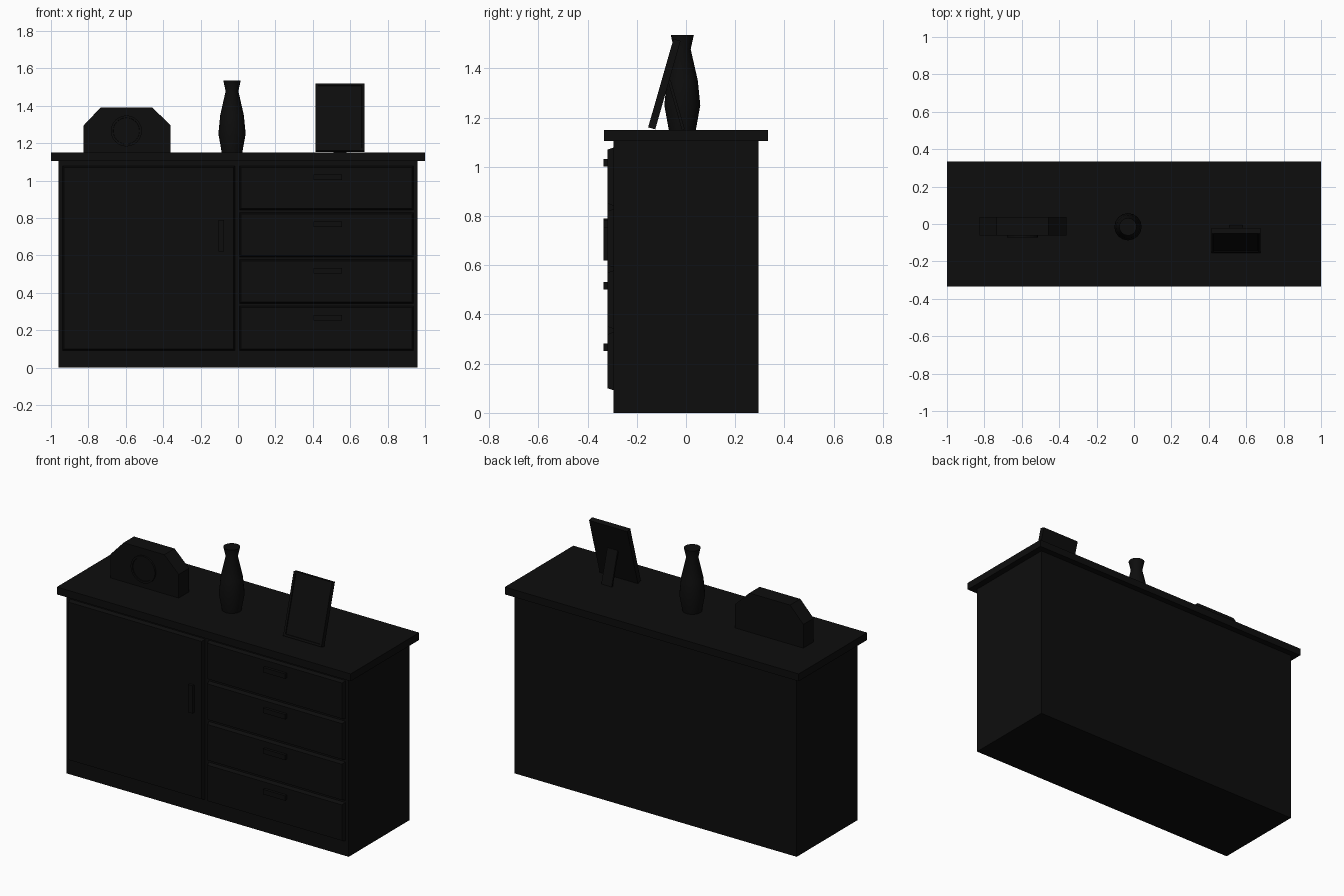
import bpy, bmesh, math
from mathutils import Matrix, Vector

cube = bpy.data.objects.get("Cube")
if cube:
    bpy.data.objects.remove(cube, do_unlink=True)

black = bpy.data.materials.new("black_wood")
black.use_nodes = True
black.diffuse_color = (0.004, 0.004, 0.004, 1)
shader = black.node_tree.nodes["Principled BSDF"]
shader.inputs["Base Color"].default_value = black.diffuse_color


def finish(name, bm):
    bmesh.ops.recalc_face_normals(bm, faces=bm.faces)
    mesh = bpy.data.meshes.new(name)
    bm.to_mesh(mesh)
    bm.free()
    mesh.materials.append(black)
    obj = bpy.data.objects.new(name, mesh)
    bpy.context.collection.objects.link(obj)
    return obj


def box(name, x, y, z, taper=0.0):
    """Box from ranges; taper pulls in the front rim."""
    bm = bmesh.new()
    bmesh.ops.create_cube(bm, size=1)
    for v in bm.verts:
        front = v.co.y < 0
        t = taper if front else 0
        v.co = Vector((x[1] - t if v.co.x > 0 else x[0] + t,
                       y[0] if front else y[1],
                       z[1] - t if v.co.z > 0 else z[0] + t))
    return finish(name, bm)


def prism(name, outline, y0, y1):
    """Extrude an x-z outline along y."""
    bm = bmesh.new()
    face = bm.faces.new([bm.verts.new((x, y0, z)) for x, z in outline])
    out = bmesh.ops.extrude_face_region(bm, geom=[face])
    for v in out["geom"]:
        if isinstance(v, bmesh.types.BMVert):
            v.co.y = y1
    return finish(name, bm)


def disc(name, x, z, radius, y0, y1, inset):
    """Round plate facing the front, with a sunken dial."""
    bm = bmesh.new()
    place = Matrix.Translation((x, (y0 + y1) / 2, z)) @ Matrix.Rotation(math.pi / 2, 4, 'X')
    bmesh.ops.create_cone(bm, cap_ends=True, segments=24, radius1=radius,
                          radius2=radius, depth=y1 - y0, matrix=place)
    dial = min(bm.faces, key=lambda f: f.calc_center_median().y)
    bmesh.ops.inset_region(bm, faces=[dial], thickness=inset)
    bmesh.ops.inset_region(bm, faces=[dial], thickness=0.001, depth=-0.005)
    return finish(name, bm)


# Cabinet
box("cabinet_body", (-0.96, 0.96), (-0.295, 0.295), (0, 1.105))
box("cabinet_top", (-1, 1), (-0.333, 0.333), (1.105, 1.15))

# Door and drawers with bevelled rims
box("door", (-0.94, -0.015), (-0.318, -0.29), (0.09, 1.08), 0.01)
box("door_handle", (-0.105, -0.075), (-0.335, -0.31), (0.62, 0.79))
for i in range(4):
    z = 0.09 + 0.25 * i
    box(f"drawer_{i + 1}", (0.005, 0.94), (-0.318, -0.29), (z, z + 0.24), 0.01)
    box(f"drawer_handle_{i + 1}", (0.405, 0.555), (-0.335, -0.31), (z + 0.162, z + 0.192))

# Mantel clock
prism("clock_case", [(-0.825, 1.15), (-0.36, 1.15), (-0.36, 1.295), (-0.458, 1.39),
                     (-0.735, 1.39), (-0.825, 1.295)], -0.062, 0.038)
disc("clock_face", -0.597, 1.265, 0.083, -0.073, -0.06, 0.012)

# Vase turned from a profile
bm = bmesh.new()
profile = [(0, 1.15), (0.055, 1.15), (0.073, 1.25), (0.063, 1.35),
           (0.034, 1.478), (0.047, 1.536), (0, 1.536)]
points = [bm.verts.new((r, 0, z)) for r, z in profile]
edges = [bm.edges.new(pair) for pair in zip(points, points[1:])]
bmesh.ops.spin(bm, geom=points + edges, cent=(0, 0, 0), axis=(0, 0, 1),
               angle=math.tau, steps=16)
bmesh.ops.remove_doubles(bm, verts=bm.verts, dist=0.0005)
vase = finish("vase", bm)
vase.location = (-0.032, -0.015, 0)
bpy.context.view_layer.objects.active = vase
vase.select_set(True)
bpy.ops.object.shade_smooth_by_angle(angle=math.radians(35))

# Leaning picture frame with a sunken picture
bm = bmesh.new()
bmesh.ops.create_cube(bm, size=1)
bmesh.ops.transform(bm, verts=bm.verts, matrix=Matrix.Translation((0, -0.015, 0.187))
                    @ Matrix.Diagonal((0.26, 0.03, 0.374, 1)))
front = min(bm.faces, key=lambda f: f.calc_center_median().y)
bmesh.ops.inset_region(bm, faces=[front], thickness=0.018)
bmesh.ops.inset_region(bm, faces=[front], thickness=0.001, depth=-0.006)
frame = finish("picture_frame", bm)
frame.location = (0.545, -0.125, 1.152)
frame.rotation_euler.x = -math.radians(16)

# Prop behind the frame
prop = box("frame_prop", (-0.035, 0.035), (-0.012, 0), (0, 0.21))
prop.location = (0.545, -0.005, 1.152)
prop.rotation_euler.x = math.radians(16)
